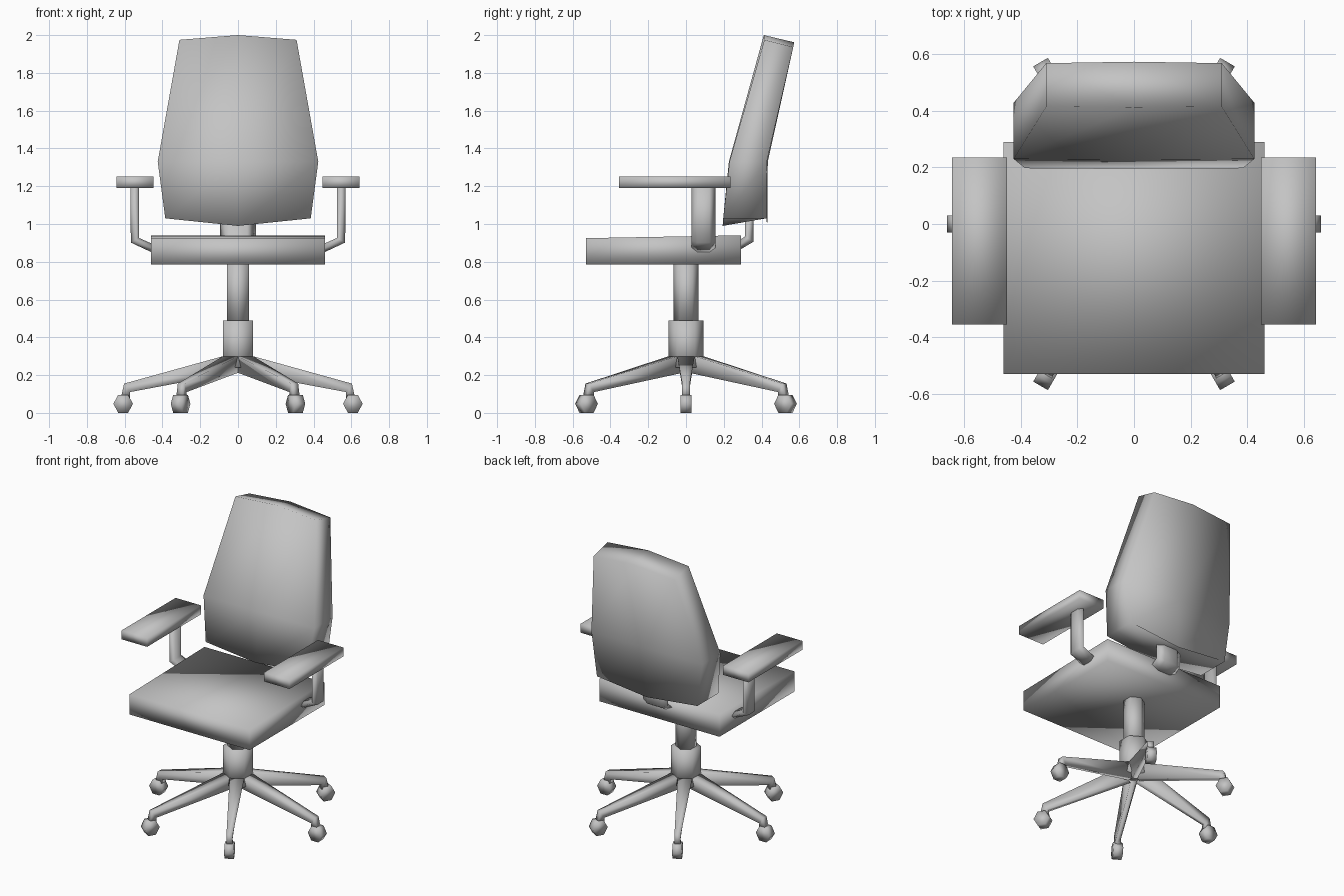
import bpy, bmesh
from math import sin, cos, radians
from mathutils import Vector, Matrix

cube = bpy.data.objects.get("Cube")
if cube:
    bpy.data.objects.remove(cube, do_unlink=True)

grey = bpy.data.materials.new("soft_grey")
grey.use_nodes = True
COLOUR = (0.55, 0.55, 0.55, 1)
grey.diffuse_color = COLOUR
grey.node_tree.nodes["Principled BSDF"].inputs["Base Color"].default_value = COLOUR


def loft(name, rings, matrix=None):
    """Skin a list of equal-sized point rings and cap both ends."""
    bm = bmesh.new()
    loops = [[bm.verts.new(p) for p in ring] for ring in rings]
    n = len(loops[0])
    for a, b in zip(loops, loops[1:]):
        for i in range(n):
            j = (i + 1) % n
            bm.faces.new((a[i], a[j], b[j], b[i]))
    bm.faces.new(loops[0])
    bm.faces.new(loops[-1])
    if matrix:
        bm.transform(matrix)
    bmesh.ops.recalc_face_normals(bm, faces=bm.faces)
    for f in bm.faces:
        f.smooth = True
    mesh = bpy.data.meshes.new(name)
    bm.to_mesh(mesh)
    bm.free()
    mesh.materials.append(grey)
    obj = bpy.data.objects.new(name, mesh)
    bpy.context.collection.objects.link(obj)
    return obj


def hexagon(centre, u, v):
    """Six points around centre, with corners along +u and -u."""
    return [Vector(centre) + cos(radians(60 * k)) * Vector(u)
            + sin(radians(60 * k)) * Vector(v) for k in range(6)]


def hex_column(name, r, z0, z1):
    return loft(name, [hexagon((0, 0, z), (0, r, 0), (r, 0, 0)) for z in (z0, z1)])


def rect(x0, x1, y0, y1, z):
    return [(x0, y0, z), (x1, y0, z), (x1, y1, z), (x0, y1, z)]


# Central column
hex_column("base_hub", 0.093, 0.24, 0.49)
hex_column("gas_lift", 0.066, 0.48, 0.80)

# Six tapered legs, each turning down into a caster stem
for k in range(6):
    turn = Matrix.Rotation(radians(60 * k), 4, 'Z')
    stations = [  # inner/lower r, z, half width; outer/upper r, z, half width
        (0.03, 0.212, 0.017, 0.08, 0.30, 0.046),
        (0.573, 0.11, 0.016, 0.603, 0.155, 0.02),
        (0.573, 0.08, 0.02, 0.62, 0.08, 0.02),
    ]
    rings = [[(r0, -w0, z0), (r0, w0, z0), (r1, w1, z1), (r1, -w1, z1)]
             for r0, z0, w0, r1, z1, w1 in stations]
    loft(f"base_leg_{k + 1}", rings, turn)
    wheel = [hexagon((0.608, y, 0.048), (0.052, 0, 0), (0, 0, 0.055))
             for y in (-0.03, 0.03)]
    loft(f"caster_{k + 1}", wheel, turn)

# Seat cushion, rising slightly to the back
seat = loft("seat", [rect(-0.46, 0.46, -0.53, 0.29, 0.785),
                     rect(-0.46, 0.46, -0.53, 0.29, 0.94)])
for v in seat.data.vertices:
    if v.co.z > 0.9 and v.co.y < 0:
        v.co.z = 0.925

# Backrest: half width, then side and centre heights at the front and back
rows = [  # half width, front y, back y, side z, centre z, back drop
    (0.385, 0.197, 0.425, 1.03, 0.99, 0.0),
    (0.425, 0.23, 0.428, 1.33, 1.33, 0.0),
    (0.31, 0.415, 0.568, 1.975, 2.0, 0.038),
]
loft("backrest", [[(-w, f, s), (0, f - 0.003, c), (w, f, s),
                   (w, b, s - d), (0, b + 0.005, c - d), (-w, b, s - d)]
                  for w, f, b, s, c, d in rows])

# Bent bracket joining seat and backrest
loft("back_bracket", [hexagon(c, (0.095, 0, 0), n) for c, n in (
    ((0, 0.27, 0.88), (0, -0.014, 0.021)),
    ((0, 0.335, 0.92), (0, -0.026, 0.016)),
    ((0, 0.335, 1.05), (0, -0.026, 0)))])

# Armrests on bent posts
for side, s in (("left", 1), ("right", -1)):
    mirror = Matrix.Scale(s, 4, (1, 0, 0))
    loft(f"{side}_arm_pad", [rect(0.448, 0.643, -0.355, 0.235, z)
                             for z in (1.19, 1.252)], mirror)
    loft(f"{side}_arm_post", [hexagon(c, (0, 0.063, 0), n) for c, n in (
        ((0.445, 0.093, 0.868), (-0.011, 0, 0.022)),
        ((0.546, 0.093, 0.914), (-0.025, 0, 0.014)),
        ((0.546, 0.093, 1.20), (-0.026, 0, 0)))], mirror)
